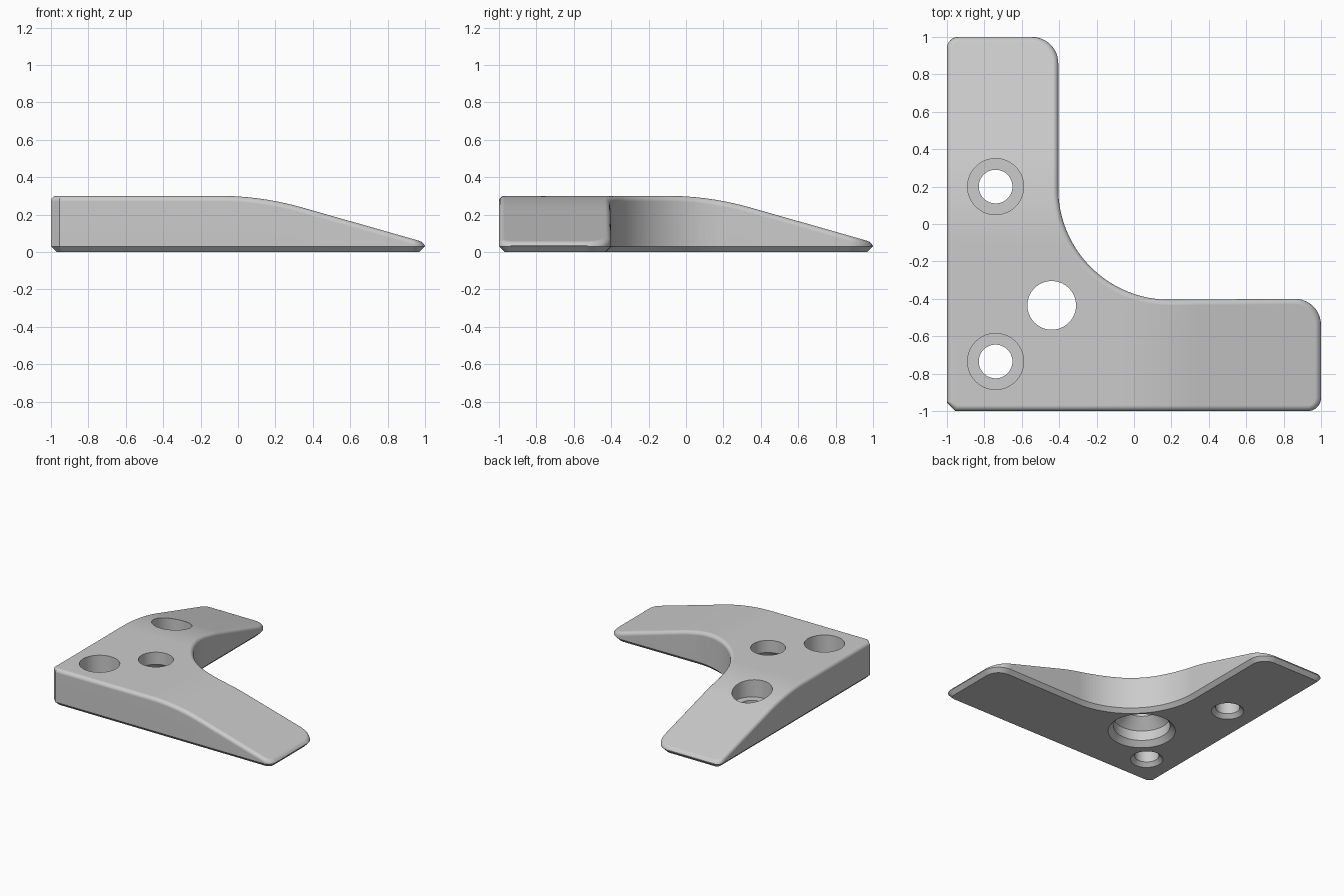
import bpy, bmesh
from math import sin, cos, pi, radians
from mathutils import Vector

if "Cube" in bpy.data.objects:
    bpy.data.objects.remove(bpy.data.objects["Cube"], do_unlink=True)

TOP, ROUND, CHAMFER = 0.30, 0.03, 0.03

grey = bpy.data.materials.new("light grey")
grey.use_nodes = True
grey.diffuse_color = (0.6, 0.6, 0.6, 1)
grey.node_tree.nodes["Principled BSDF"].inputs["Base Color"].default_value = (0.6, 0.6, 0.6, 1)


def arc(cx, cy, r, start, end, steps):
    angles = [radians(start + (end - start) * i / steps) for i in range(steps + 1)]
    return [Vector((cx + r * cos(a), cy + r * sin(a))) for a in angles]


def inset(points, d):
    """Move a counter-clockwise outline inwards with mitred corners."""
    result = []
    for i, p in enumerate(points):
        a = (p - points[i - 1]).normalized()
        b = (points[(i + 1) % len(points)] - p).normalized()
        n1, n2 = Vector((-a.y, a.x)), Vector((-b.y, b.x))
        result.append(p + (n1 + n2) * d / (1 + n1.dot(n2)))
    return result


def drop(t):
    """Lowering of the top along a leg: a curve that runs into a straight ramp."""
    begin, straight, slope = -0.1, 0.35, 0.285
    if t < begin:
        return 0
    span = straight - begin
    if t < straight:
        return slope * (t - begin) ** 2 / (2 * span)
    return slope * span / 2 + slope * (t - straight)


def make_object(name, bm):
    bmesh.ops.recalc_face_normals(bm, faces=bm.faces[:])
    mesh = bpy.data.meshes.new(name)
    bm.to_mesh(mesh)
    bm.free()
    mesh.materials.append(grey)
    ob = bpy.data.objects.new(name, mesh)
    bpy.context.collection.objects.link(ob)
    return ob


def stack_rings(rings):
    """Skin equal closed rings of 3D points and cap both ends."""
    bm = bmesh.new()
    loops = [[bm.verts.new(p) for p in ring] for ring in rings]
    for low, high in zip(loops, loops[1:]):
        for i in range(len(low)):
            bm.faces.new((low[i - 1], low[i], high[i], high[i - 1]))
    bm.faces.new(loops[0][::-1])
    bm.faces.new(loops[-1])
    return bm


def hole_cutter(name, x, y, profile):
    rings = [[(p.x, p.y, z) for p in arc(x, y, r, 0, 354.375, 63)] for r, z in profile]
    return make_object(name, stack_rings(rings))


# L-shaped plan with rounded leg ends and a large inner fillet
outline = [Vector((-0.955, -1))]
outline += arc(0.93, -0.93, 0.07, -90, 0, 8)
outline += arc(0.86, -0.54, 0.14, 0, 90, 12)
outline += arc(0.19, 0.19, 0.595, 270, 180, 32)
outline += arc(-0.545, 0.86, 0.14, 0, 90, 12)
outline += arc(-0.94, 0.94, 0.06, 90, 180, 8)
outline += [Vector((-1, -0.955))]

# Bracket slab: chamfered foot, upright wall, rounded top edge
levels = [(CHAMFER, 0), (0, CHAMFER)]
for i in range(6):
    a = pi / 2 * i / 5
    levels.append((ROUND * (1 - cos(a)), TOP - ROUND + ROUND * sin(a)))
bm = stack_rings([[(p.x, p.y, z) for p in inset(outline, d)] for d, z in levels])

# Cut across both legs, then bend the top down towards the tips
for axis in ((1, 0, 0), (0, 1, 0)):
    for i in range(17):
        c = -0.1 + i * 0.45 / 16
        bmesh.ops.bisect_plane(bm, geom=bm.verts[:] + bm.edges[:] + bm.faces[:],
                               plane_co=Vector(axis) * c, plane_no=axis)
for v in bm.verts:
    if v.co.z > CHAMFER * 2:
        v.co.z = max(v.co.z - drop(max(v.co.x, v.co.y)), CHAMFER + 0.004)
bracket = make_object("corner_bracket", bm)

# Counterbored screw holes and the stepped centre hole
screw = [(0.13, -0.01), (0.09, 0.03), (0.09, 0.15), (0.15, 0.15), (0.15, 0.4)]
centre = [(0.26, -0.01), (0.21, 0.04), (0.21, 0.12), (0.13, 0.20), (0.13, 0.4)]
cutters = [hole_cutter("rear_screw_hole", -0.74, 0.2, screw),
           hole_cutter("front_screw_hole", -0.74, -0.735, screw),
           hole_cutter("centre_hole", -0.44, -0.435, centre)]
bpy.ops.object.select_all(action="DESELECT")
bpy.context.view_layer.objects.active = bracket
bracket.select_set(True)
for cutter in cutters:
    cutter.hide_render = True
    mod = bracket.modifiers.new(cutter.name, "BOOLEAN")
    mod.operation = "DIFFERENCE"
    mod.solver = "EXACT"
    mod.object = cutter
    bpy.ops.object.modifier_apply(modifier=mod.name)
    bpy.data.objects.remove(cutter, do_unlink=True)

# Smooth rounded edges while keeping hole rims and chamfers crisp
bpy.ops.object.shade_smooth_by_angle(angle=radians(30))
weighted = bracket.modifiers.new("clean_shading", "WEIGHTED_NORMAL")
weighted.keep_sharp = True
